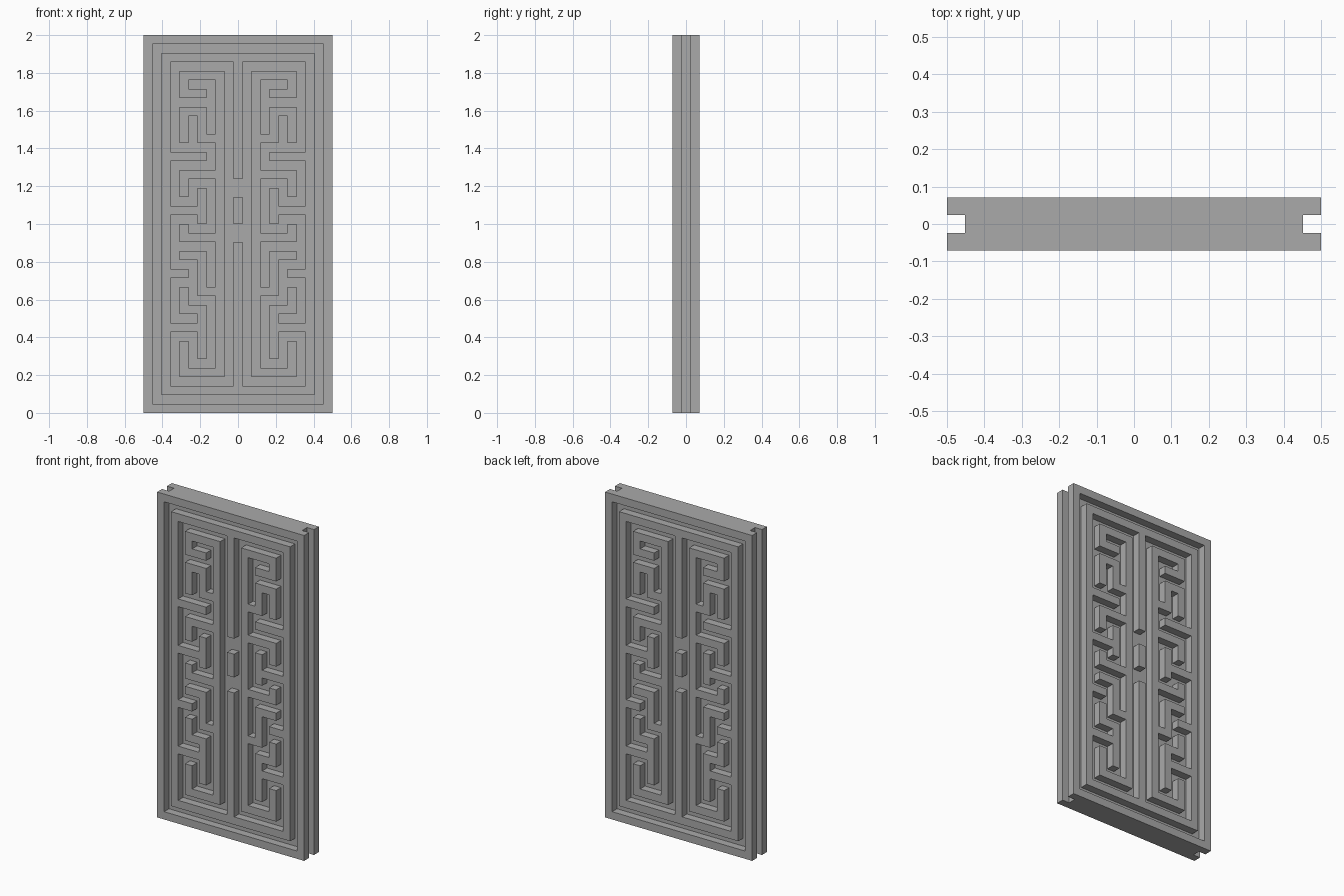
import bpy
import bmesh
from mathutils import Vector

COLUMNS, LAYERS, ROWS = 21, 3, 42
CELL = 2 / ROWS

# Raised walls of one half, as (column, row from the top) paths
FRAME = [(10, 0), (0, 0), (0, 41), (10, 41)]
BORDER = [(10, 2), (2, 2), (2, 39), (10, 39)]
CENTRE_BARS = [[(10, 2), (10, 15)], [(10, 18), (10, 20)], [(10, 23), (10, 39)]]
STILE = [(6, 6), (4, 6), (4, 4), (8, 4), (8, 37), (4, 37), (4, 34)]
STILE_HOOKS = [
    [(4, 11), (4, 8), (6, 8), (6, 11), (8, 11)],
    [(8, 15), (4, 15), (4, 17)],
    [(4, 21), (4, 22), (8, 22)],
    [(4, 24), (6, 24), (6, 28), (8, 28)],
]
BORDER_SPURS = [
    [(2, 13), (6, 13)],
    [(2, 19), (6, 19)],
    [(6, 17), (6, 20)],
    [(2, 26), (4, 26)],
    [(2, 32), (6, 32)],
    [(4, 28), (4, 30), (6, 30), (6, 35)],
]


def path_cells(path):
    """All cells along a path of straight horizontal and vertical runs."""
    for (c0, r0), (c1, r1) in zip(path, path[1:]):
        for column in range(min(c0, c1), max(c0, c1) + 1):
            for row in range(min(r0, r1), max(r0, r1) + 1):
                yield column, row


def add_walls(solid, path):
    """Raise a path on both faces, mirrored left to right."""
    for column, row in path_cells(path):
        for mirrored in (column, COLUMNS - 1 - column):
            for layer in (0, LAYERS - 1):
                solid.add((mirrored, layer, ROWS - 1 - row))


def build_skin(name, solid, material):
    """Make a welded mesh from the exposed sides of the solid cells."""
    bm = bmesh.new()
    corners = {}
    origin = Vector((COLUMNS / 2, LAYERS / 2, 0))

    def corner(point):
        if point not in corners:
            corners[point] = bm.verts.new((Vector(point) - origin) * CELL)
        return corners[point]

    for cell in sorted(solid):
        for axis in range(3):
            for side in (0, 1):
                neighbour = list(cell)
                neighbour[axis] += 1 if side else -1
                if tuple(neighbour) in solid:
                    continue
                quad = []
                for u, v in ((0, 0), (1, 0), (1, 1), (0, 1)):
                    point = list(cell)
                    point[axis] += side
                    point[(axis + 1) % 3] += u
                    point[(axis + 2) % 3] += v
                    quad.append(corner(tuple(point)))
                bm.faces.new(quad if side else quad[::-1])

    mesh = bpy.data.meshes.new(name)
    bm.to_mesh(mesh)
    bm.free()
    mesh.materials.append(material)
    panel = bpy.data.objects.new(name, mesh)
    bpy.context.collection.objects.link(panel)
    return panel


default_cube = bpy.data.objects.get("Cube")
if default_cube:
    bpy.data.objects.remove(default_cube, do_unlink=True)

grey = bpy.data.materials.new("plain grey")
grey.use_nodes = True
grey.diffuse_color = (0.4, 0.4, 0.4, 1)
grey.node_tree.nodes["Principled BSDF"].inputs["Base Color"].default_value = grey.diffuse_color

# Core slab, one cell narrower each side to leave the long edge slots
solid_cells = {(c, 1, r) for c in range(1, COLUMNS - 1) for r in range(ROWS)}

# Fretwork on the front and back
for wall in [FRAME, BORDER, STILE] + CENTRE_BARS + STILE_HOOKS + BORDER_SPURS:
    add_walls(solid_cells, wall)

build_skin("fretwork_door_panel", solid_cells, grey)
